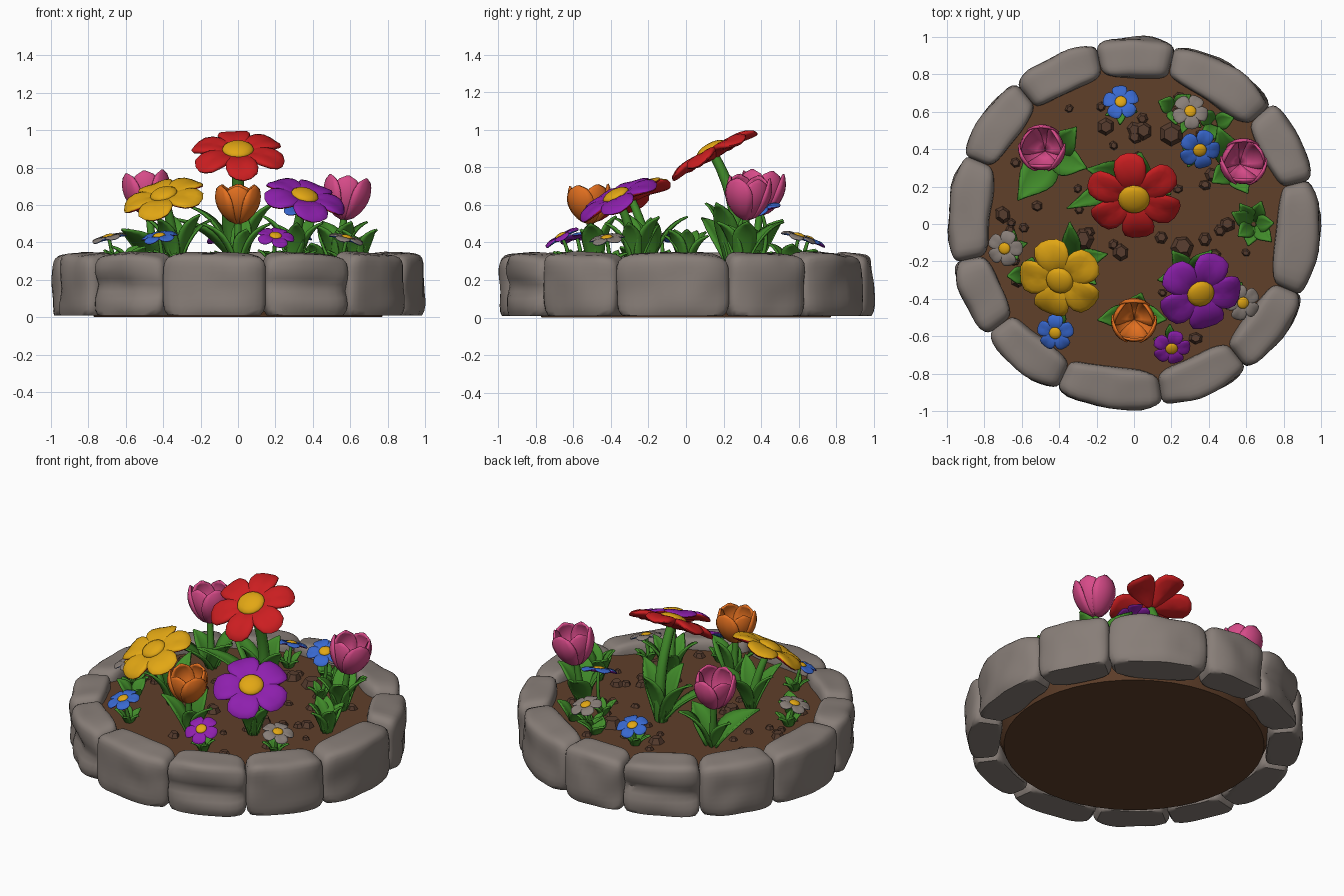
import bpy, bmesh, math, random
from math import sin, cos, pi, radians
from mathutils import Vector, Matrix, noise

random.seed(4)
if "Cube" in bpy.data.objects:
    bpy.data.objects.remove(bpy.data.objects["Cube"])

SOIL_Z = 0.28
COLORS = {
    "stone_grey": (0.245, 0.208, 0.187), "soil_brown": (0.115, 0.05, 0.023),
    "pebble_brown": (0.095, 0.046, 0.028), "leaf_green": (0.055, 0.27, 0.024),
    "red": (0.6, 0.013, 0.015), "gold": (0.76, 0.385, 0.007),
    "purple": (0.27, 0.014, 0.42), "blue": (0.04, 0.14, 0.63),
    "pink": (0.68, 0.07, 0.25), "orange": (0.76, 0.16, 0.014),
}
MATS = {}
for key, rgb in COLORS.items():
    m = bpy.data.materials.new(key)
    m.use_nodes = True
    m.diffuse_color = (*rgb, 1)
    m.node_tree.nodes["Principled BSDF"].inputs["Base Color"].default_value = (*rgb, 1)
    MATS[key] = m


def finish(name, bm, mats, angle=50, thickness=0):
    """Turn a bmesh into a shaded object."""
    bmesh.ops.recalc_face_normals(bm, faces=bm.faces)
    mesh = bpy.data.meshes.new(name)
    bm.to_mesh(mesh)
    bm.free()
    ob = bpy.data.objects.new(name, mesh)
    bpy.context.collection.objects.link(ob)
    for m in mats:
        mesh.materials.append(MATS[m])
    if thickness:
        mod = ob.modifiers.new("thickness", "SOLIDIFY")
        mod.thickness, mod.offset = thickness, 0
    bpy.ops.object.select_all(action="DESELECT")
    ob.select_set(True)
    bpy.context.view_layer.objects.active = ob
    bpy.ops.object.shade_smooth_by_angle(angle=radians(angle))


def loft(bm, rows, closed=False):
    """Skin a list of point rows with quads."""
    grid = [[bm.verts.new(p) for p in row] for row in rows]
    n = len(grid[0])
    for a, b in zip(grid, grid[1:]):
        for i in range(n if closed else n - 1):
            j = (i + 1) % n
            bm.faces.new((a[i], a[j], b[j], b[i]))


def bezier(a, b, c, t):
    return a * (1 - t) ** 2 + b * 2 * t * (1 - t) + c * t * t


# Ring of worn stones
def stone(start, end, waist):
    mid, half = radians(start + end) / 2, radians(end - start) / 2
    bm = bmesh.new()
    bmesh.ops.create_cube(bm, size=2)
    bmesh.ops.subdivide_edges(bm, edges=bm.edges, cuts=9, use_grid_fill=True)
    lean = random.uniform(-0.01, 0.01)
    for v in bm.verts:
        p = v.co / sum(abs(c) ** 6 for c in v.co) ** (1 / 6)
        u, w = p.x, max(-1, p.z * 1.12) if p.z < 0 else p.z
        r_in = 0.785 * cos(half) / cos(u * half) + 0.02
        r_out = 0.995 - 0.4 * (1 - cos(half)) * u * u
        if waist:
            r_out -= 0.03 * max(0, 1 - abs(w + 0.1 + 0.1 * u) * 2.2)
        r = r_in + (r_out - r_in) * (p.y + 1) / 2
        a = mid + u * half * 1.01
        z = 0.175 + 0.167 * w + (lean * u - 0.012 * p.y) * max(0, w)
        co = Vector((r * cos(a), r * sin(a), z))
        bump = noise.noise(co * 6 + Vector((start, 0, 0))) * 0.02
        v.co = co + Vector((cos(a), sin(a), 0.4 * max(0, w))) * bump
    finish("rim_stone", bm, ["stone_grey"], 40)


SEAMS = [-81, -52, -23, 14, 41, 77, 102, 130, 158, 192, 217, 245, 279]
for k, (s, e) in enumerate(zip(SEAMS, SEAMS[1:])):
    stone(s, e, k in (0, 6, 10))

# Soil bed
bm = bmesh.new()
bmesh.ops.create_cone(bm, cap_ends=True, segments=48, radius1=0.77, radius2=0.88,
                      depth=SOIL_Z, matrix=Matrix.Translation((0, 0, SOIL_Z / 2)))
finish("soil_bed", bm, ["soil_brown"], 30)

# Pebbles, a few placed and the rest scattered
spots = [(0.2, 0.48, 0.07), (0.05, 0.5, 0.055), (-0.27, -0.08, 0.065),
         (0.26, -0.12, 0.065), (-0.15, 0.52, 0.05), (-0.07, -0.15, 0.05),
         (-0.7, 0.05, 0.05), (0.38, 0.21, 0.035), (0.5, 0, 0.045)]
for _ in range(42):
    r, a = 0.72 * math.sqrt(random.random()), random.uniform(0, 2 * pi)
    spots.append((r * cos(a), r * sin(a), random.uniform(0.025, 0.045)))
bm = bmesh.new()
for x, y, r in spots:
    mat = (Matrix.Translation((x, y, SOIL_Z + r * 0.3))
           @ Matrix.Rotation(random.uniform(0, pi), 4, "Z")
           @ Matrix.Rotation(random.uniform(-0.15, 0.15), 4, "X")
           @ Matrix.Diagonal((r, r * random.uniform(0.8, 1), r, 1)))
    bmesh.ops.create_cone(bm, cap_ends=True, segments=6, radius1=1, radius2=0.6, depth=0.7,
                          matrix=mat)
finish("pebbles", bm, ["pebble_brown"], 30)


# Foliage helpers
def leaves(name, x, y, blades):
    """Blades are (azimuth, reach, height, half width)."""
    bm = bmesh.new()
    for az, reach, height, width in blades:
        d = Vector((cos(radians(az)), sin(radians(az)), 0))
        side = Vector((-d.y, d.x, 0))
        a = Vector((x, y, SOIL_Z - 0.01)) + d * 0.015
        b = a + d * reach * 0.35 + Vector((0, 0, height * 0.8))
        c = a + d * reach + Vector((0, 0, height))
        rows = []
        for i in range(9):
            t = i / 8
            p = bezier(a, b, c, t)
            w = width * (0.25 + 0.75 * sin(pi * min(1, t * 0.85 + 0.1))) * (1 - t ** 5) + 0.002
            fold = (Vector((0, 0, 0.2)) - d * 0.15) * w
            rows.append([p + side * w * s + fold * s * s for s in (-1, -0.5, 0, 0.5, 1)])
        loft(bm, rows)
    finish(name, bm, ["leaf_green"], 60, 0.012)


def fan(count, phase, reach, height, width):
    return [(phase + 360 * i / count + random.uniform(-12, 12), reach * random.uniform(0.8, 1.1),
             height * random.uniform(0.8, 1.05), width) for i in range(count)]


def stem(name, base, top, normal, radius):
    a = Vector((*base, SOIL_Z - 0.01))
    b = top - normal * (top.z - SOIL_Z) * 0.6
    rows = []
    for i in range(9):
        p = bezier(a, b, top, i / 8)
        r = radius * (1.15 - 0.3 * i / 8)
        rows.append([p + Vector((cos(k * pi / 4), sin(k * pi / 4), 0)) * r for k in range(8)])
    bm = bmesh.new()
    loft(bm, rows, True)
    finish(name, bm, ["leaf_green"], 60)


def facing(az, tilt):
    az, tilt = radians(az), radians(tilt)
    return Vector((sin(tilt) * cos(az), sin(tilt) * sin(az), cos(tilt)))


# Open flowers: puffy petals with a differently coloured underside
def flower(name, pos, az, tilt, R, count, phase, face, back, base, stem_r):
    pos, n = Vector(pos), facing(az, tilt)
    bm = bmesh.new()
    half_w = 0.62 * R * math.tan(pi / count) * 1.02
    for i in range(count):
        new = bmesh.ops.create_uvsphere(bm, u_segments=16, v_segments=8, radius=1)["verts"]
        turn = Matrix.Rotation(radians(phase) + 2 * pi * i / count, 3, "Z")
        for v in new:
            x, y, z = v.co
            square = (x ** 4 + y ** 4 + z ** 4) ** -0.1
            x, y = x * square, y * square
            along = R * (0.5 + 0.47 * x)
            curl = 0.1 * R * (1 - x * x) - 0.04 * R + 0.05 * R * abs(y)
            width = half_w * (0.84 + 0.26 * x)
            v.co = turn @ Vector((along, y * width, z * 0.1 * R + curl))
    bm.normal_update()
    for f in bm.faces:
        f.material_index = 1 if f.normal.z < -0.25 else 0
    petals = set(bm.faces)
    bmesh.ops.create_uvsphere(bm, u_segments=16, v_segments=8, radius=1, matrix=(
        Matrix.Translation((0, 0, 0.13 * R)) @ Matrix.Diagonal((0.32 * R, 0.32 * R, 0.13 * R, 1))))
    for f in bm.faces:
        if f not in petals:
            f.material_index = 2
    spin = Vector((0, 0, 1)).rotation_difference(n).to_matrix().to_4x4()
    bmesh.ops.transform(bm, matrix=Matrix.Translation(pos) @ spin, verts=bm.verts)
    finish(name, bm, [face, back, "gold"], 60)
    stem(name + "_stem", base, pos, n, stem_r)


# Cup flowers: three inner and three outer petals
def tulip(name, pos, az, tilt, R, H, color, base):
    pos, n = Vector(pos), facing(az, tilt)
    spin = Vector((0, 0, 1)).rotation_difference(n).to_matrix()
    bm = bmesh.new()
    for i in range(6):
        mid, layer = i * pi / 3 + 0.5, 0.92 + 0.08 * (i % 2)
        rows = []
        for k in range(12):
            t = k / 11
            r = R * layer * (0.02 + 0.98 * sin(pi * 0.7 * t) ** 0.6)
            spread = 0.85 * math.sqrt(max(0.004, 1 - t ** 3.5))
            rows.append([pos + spin @ Vector((r * cos(mid + s * spread), r * sin(mid + s * spread),
                                              H * t)) for s in (-1, -0.6, -0.2, 0.2, 0.6, 1)])
        loft(bm, rows)
    finish(name, bm, [color], 60, 0.012)
    stem(name + "_stem", base, pos + n * 0.005, n, 0.022)


# Large flowers
flower("red_flower", (0, 0.15, 0.865), -90, 29, 0.268, 6, 97, "red", "red", (0, 0.25), 0.034)
flower("gold_flower", (-0.39, -0.29, 0.63), -120, 28, 0.235, 5, 105, "gold", "red",
       (-0.33, -0.2), 0.027)
flower("purple_flower", (0.35, -0.36, 0.625), -62, 29, 0.235, 5, 70, "purple", "red",
       (0.3, -0.27), 0.027)
leaves("red_flower_leaves", 0, 0.25, [(205, 0.38, 0.26, 0.065), (170, 0.24, 0.32, 0.07),
                                      (-25, 0.2, 0.34, 0.065), (75, 0.12, 0.33, 0.075),
                                      (-110, 0.14, 0.34, 0.065)])
leaves("gold_flower_leaves", -0.33, -0.2, fan(5, 20, 0.18, 0.27, 0.05))
leaves("purple_flower_leaves", 0.3, -0.27, fan(5, 50, 0.16, 0.26, 0.05))

# Tulips
tulip("orange_tulip", (0, -0.51, 0.5), -90, 3, 0.117, 0.205, "orange", (0, -0.48))
tulip("pink_tulip_right", (-0.475, 0.39, 0.545), 140, 8, 0.122, 0.23, "pink", (-0.44, 0.36))
tulip("pink_tulip_left", (0.565, 0.32, 0.52), 30, 8, 0.122, 0.23, "pink", (0.53, 0.3))
leaves("orange_tulip_leaves", 0, -0.48, [(190, 0.18, 0.23, 0.06), (-10, 0.16, 0.23, 0.06),
                                         (70, 0.1, 0.27, 0.055), (-60, 0.08, 0.2, 0.05)])
leaves("pink_tulip_right_leaves", -0.44, 0.36, [(232, 0.28, 0.2, 0.1), (-18, 0.18, 0.22, 0.08),
                                                (50, 0.19, 0.25, 0.075), (170, 0.14, 0.2, 0.06)])
leaves("pink_tulip_left_leaves", 0.53, 0.3, [(110, 0.22, 0.24, 0.07), (10, 0.15, 0.24, 0.065),
                                             (215, 0.12, 0.22, 0.06), (-60, 0.14, 0.24, 0.06)])

# Small flowers: position, facing, size, colours
SMALL = [(-0.69, -0.13, 0.42, 200, 14, 0.1, "stone_grey", "blue"),
         (-0.42, -0.58, 0.425, -120, 18, 0.103, "blue", "purple"),
         (0.2, -0.66, 0.425, -80, 30, 0.105, "purple", "blue"),
         (0.58, -0.42, 0.415, -30, 16, 0.1, "stone_grey", "blue"),
         (0.35, 0.4, 0.565, -70, 22, 0.115, "blue", "purple"),
         (0.3, 0.6, 0.425, 70, 18, 0.1, "stone_grey", "blue"),
         (-0.07, 0.65, 0.41, 95, 20, 0.1, "blue", "purple")]
for x, y, z, az, tilt, R, face, back in SMALL:
    base = (x * 0.95, y * 0.95)
    flower("small_flower", (x, y, z), az, tilt, R, 5, random.uniform(0, 72), face, back, base, 0.011)
    leaves("small_flower_leaves", *base, fan(5, random.uniform(0, 70), 0.07, 0.085, 0.022))

# Leafy clumps without blooms
leaves("leafy_clump", 0.64, 0, fan(7, 10, 0.11, 0.2, 0.045))
leaves("back_clump", 0.22, 0.62, fan(3, 150, 0.09, 0.09, 0.045))
leaves("side_clump", 0.43, 0.54, fan(3, 20, 0.09, 0.12, 0.045))
leaves("edge_clump", -0.57, -0.27, fan(3, 190, 0.09, 0.12, 0.045))
